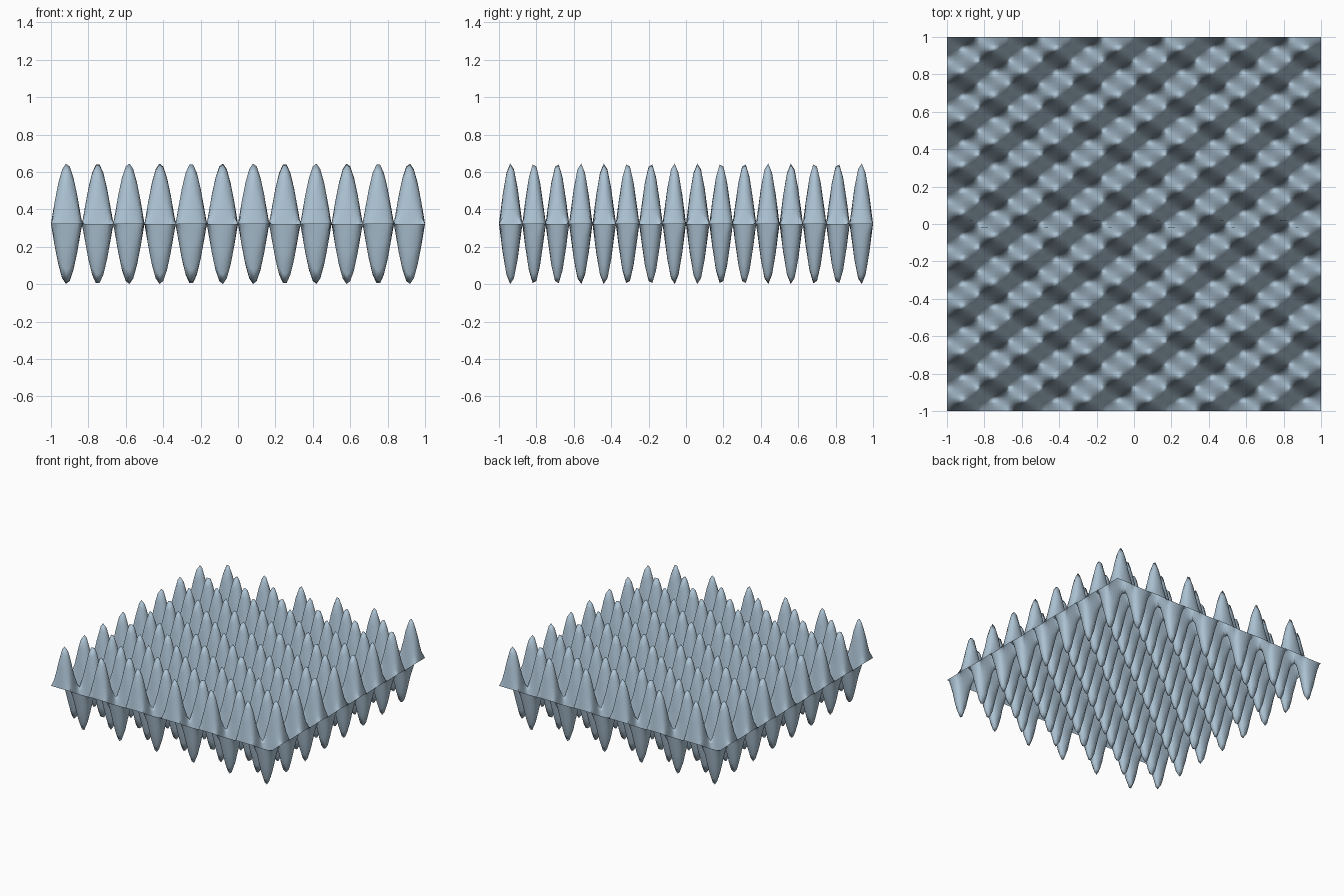
import bpy
import bmesh
from math import sin, pi

cube = bpy.data.objects.get("Cube")
if cube:
    bpy.data.objects.remove(cube, do_unlink=True)

SEGMENTS = 100     # grid divisions per side
AMPLITUDE = 0.323  # height of each crest above the middle plane
WAVES_X = 6
WAVES_Y = 8

# Pale blue-grey material
material = bpy.data.materials.new("pale_blue_grey")
material.use_nodes = True
colour = (0.42, 0.55, 0.66, 1.0)
material.diffuse_color = colour
material.node_tree.nodes["Principled BSDF"].inputs["Base Color"].default_value = colour

# Square sheet displaced by the product of two sine waves
bm = bmesh.new()
bmesh.ops.create_grid(bm, x_segments=SEGMENTS, y_segments=SEGMENTS, size=1.0)
for v in bm.verts:
    wave = sin(WAVES_X * pi * v.co.x) * sin(WAVES_Y * pi * v.co.y)
    v.co.z = AMPLITUDE * (1 + wave)
for face in bm.faces:
    face.smooth = True

mesh = bpy.data.meshes.new("wave_sheet")
bm.to_mesh(mesh)
bm.free()
mesh.materials.append(material)
sheet = bpy.data.objects.new("wave_sheet", mesh)
bpy.context.collection.objects.link(sheet)
